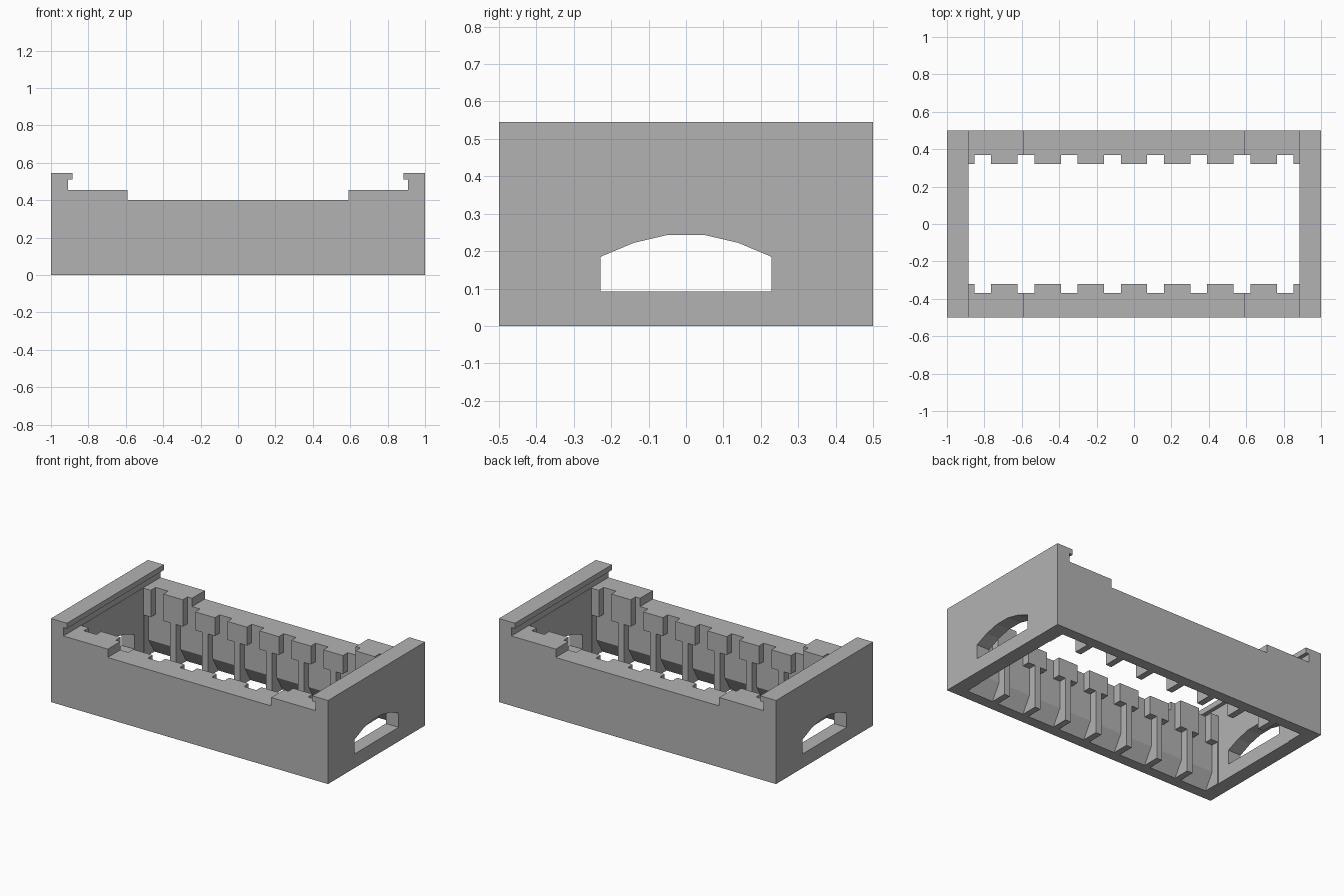
import bpy
import bmesh
from mathutils import Vector

old = bpy.data.objects.get("Cube")
if old:
    bpy.data.objects.remove(old, do_unlink=True)

grey = bpy.data.materials.new("plain grey")
grey.use_nodes = True
colour = (0.45, 0.45, 0.45, 1)
grey.diffuse_color = colour
grey.node_tree.nodes["Principled BSDF"].inputs["Base Color"].default_value = colour


def prism(name, profile, axis, start, end):
    """Extrude a closed profile along x (points y, z) or y (points x, z)."""
    bm = bmesh.new()
    if axis == "x":
        verts = [bm.verts.new((start, a, b)) for a, b in profile]
        move = Vector((end - start, 0, 0))
    else:
        verts = [bm.verts.new((a, start, b)) for a, b in profile]
        move = Vector((0, end - start, 0))
    face = bm.faces.new(verts)
    out = bmesh.ops.extrude_face_region(bm, geom=[face], use_keep_orig=True)
    moved = [g for g in out["geom"] if isinstance(g, bmesh.types.BMVert)]
    bmesh.ops.translate(bm, verts=moved, vec=move)
    bmesh.ops.recalc_face_normals(bm, faces=bm.faces[:])
    mesh = bpy.data.meshes.new(name)
    bm.to_mesh(mesh)
    bm.free()
    mesh.materials.append(grey)
    obj = bpy.data.objects.new(name, mesh)
    bpy.context.collection.objects.link(obj)
    return obj


def mirrored(half):
    """Close a half profile by mirroring it in its first coordinate."""
    return half + [(-a, b) for a, b in reversed(half)]


def cut(target, cutter):
    cutter.hide_render = True
    mod = target.modifiers.new("cut", "BOOLEAN")
    mod.operation = "DIFFERENCE"
    mod.solver = "EXACT"
    mod.object = cutter
    bpy.context.view_layer.objects.active = target
    bpy.ops.object.modifier_apply(modifier=mod.name)
    bpy.data.objects.remove(cutter, do_unlink=True)


# Body with stepped side walls and hooked end walls
body = prism("rack_body", mirrored([
    (1, 0), (1, 0.545), (0.885, 0.545), (0.885, 0.51), (0.91, 0.51),
    (0.91, 0.455), (0.59, 0.455), (0.59, 0.4)]), "y", -0.5, 0.5)

# Open interior, through to the floor
cut(body, prism("interior", mirrored([(0.32, -0.1), (0.32, 0.48)]), "x", -0.908, 0.908))

# Arched openings through both ends
cut(body, prism("arch", mirrored([
    (0.228, 0.092), (0.228, 0.185), (0.14, 0.222), (0.05, 0.243)]), "x", -1.1, 1.1))

# Eight slots: narrow at the top, wider pockets with flared feet below
for i in range(8):
    x = (i - 3.5) * 0.231
    cut(body, prism("slot", mirrored([(0.37, 0.2), (0.37, 0.6)]), "x", x - 0.045, x + 0.045))
    cut(body, prism("pocket", mirrored([
        (0.436, -0.01), (0.37, 0.1), (0.37, 0.28)]), "x", x - 0.095, x + 0.095))
